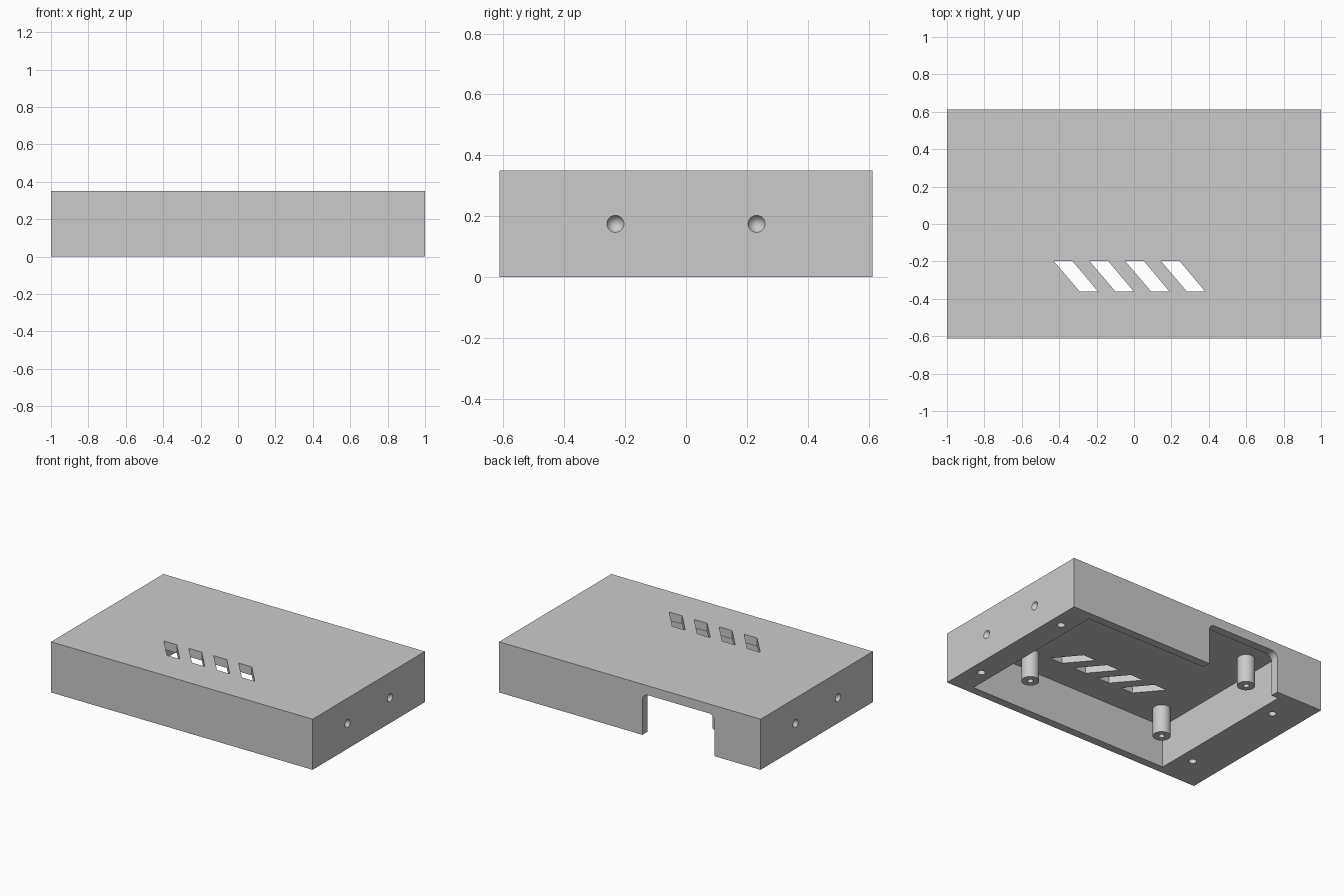
import bpy, bmesh
from math import cos, sin, pi
from mathutils import Vector, Matrix

cube = bpy.data.objects.get("Cube")
if cube:
    bpy.data.objects.remove(cube, do_unlink=True)

grey = bpy.data.materials.new("plain grey")
grey.use_nodes = True
COLOR = (0.6, 0.6, 0.6, 1)
grey.diffuse_color = COLOR
grey.node_tree.nodes["Principled BSDF"].inputs["Base Color"].default_value = COLOR

HALF_Y, HEIGHT, CEILING = 0.613, 0.35, 0.292


def finish(name, bm):
    bmesh.ops.recalc_face_normals(bm, faces=bm.faces)
    mesh = bpy.data.meshes.new(name)
    bm.to_mesh(mesh)
    bm.free()
    mesh.materials.append(grey)
    obj = bpy.data.objects.new(name, mesh)
    bpy.context.collection.objects.link(obj)
    return obj


def prism(name, points, sweep):
    """Extrude a closed outline along a vector."""
    bm = bmesh.new()
    face = bm.faces.new([bm.verts.new(p) for p in points])
    ext = bmesh.ops.extrude_face_region(bm, geom=[face])
    verts = [g for g in ext["geom"] if isinstance(g, bmesh.types.BMVert)]
    bmesh.ops.translate(bm, verts=verts, vec=Vector(sweep))
    return finish(name, bm)


def block(name, x0, x1, y0, y1, z0, z1):
    outline = [(x0, y0, z0), (x1, y0, z0), (x1, y1, z0), (x0, y1, z0)]
    return prism(name, outline, (0, 0, z1 - z0))


def cone(name, r1, r2, start, end):
    """Cylinder or cone between two points."""
    start, end = Vector(start), Vector(end)
    axis = end - start
    turn = Vector((0, 0, 1)).rotation_difference(axis).to_matrix().to_4x4()
    bm = bmesh.new()
    bmesh.ops.create_cone(bm, cap_ends=True, segments=32, radius1=r1, radius2=r2,
                          depth=axis.length,
                          matrix=Matrix.Translation((start + end) / 2) @ turn)
    return finish(name, bm)


def combine(target, tool, operation="DIFFERENCE"):
    mod = target.modifiers.new("cut", "BOOLEAN")
    mod.operation, mod.solver, mod.object = operation, "EXACT", tool
    bpy.ops.object.select_all(action="DESELECT")
    bpy.context.view_layer.objects.active = target
    target.select_set(True)
    bpy.ops.object.modifier_apply(modifier=mod.name)
    bpy.data.objects.remove(tool, do_unlink=True)


def smooth(obj):
    bpy.ops.object.select_all(action="DESELECT")
    bpy.context.view_layer.objects.active = obj
    obj.select_set(True)
    bpy.ops.object.shade_smooth_by_angle(angle=pi / 6)


# Case shell, open at the bottom
shell = block("case_shell", -1, 1, -HALF_Y, HALF_Y, 0, HEIGHT)
combine(shell, block("cavity", -0.70, 0.833, -0.557, 0.557, -0.1, CEILING))

# Round-topped opening in the back wall
left, right, top, radius = -0.647, -0.096, 0.285, 0.045
arch = [(left, 0.5, -0.1), (right, 0.5, -0.1)]
for cx, first in ((right - radius, 0), (left + radius, pi / 2)):
    for i in range(9):
        a = first + i * pi / 16
        arch.append((cx + radius * cos(a), 0.5, top - radius + radius * sin(a)))
combine(shell, prism("back_opening", arch, (0, 0.2, 0)))

# Slanted vents in the roof
for i in range(4):
    x = -0.43 + 0.191 * i
    slot = [(x, -0.197, 0.2), (x + 0.1, -0.197, 0.2),
            (x + 0.237, -0.36, 0.2), (x + 0.139, -0.36, 0.2)]
    combine(shell, prism("vent", slot, (0, 0, 0.3)))

# Screw holes in the bottom rim
for x in (-0.797, 0.915):
    for y in (-0.385, 0.385):
        combine(shell, cone("rim_hole", 0.025, 0.025, (x, y, -0.05), (x, y, 0.12)))

# Conical dimples in both ends
for side in (-1, 1):
    for y in (-0.232, 0.232):
        combine(shell, cone("dimple", 0.056, 0, (side * 1.05, y, 0.175),
                            (side * 0.95, y, 0.175)))
smooth(shell)

# Board posts with pilot holes, hanging from the roof
for name, x, y in (("front_left_post", 0.505, -0.4),
                   ("front_right_post", -0.56, -0.4),
                   ("back_right_post", -0.56, 0.415)):
    post = cone(name, 0.056, 0.056, (x, y, 0.1), (x, y, CEILING + 0.01))
    combine(post, cone("pilot", 0.019, 0.019, (x, y, 0.05), (x, y, 0.25)))
    smooth(post)
